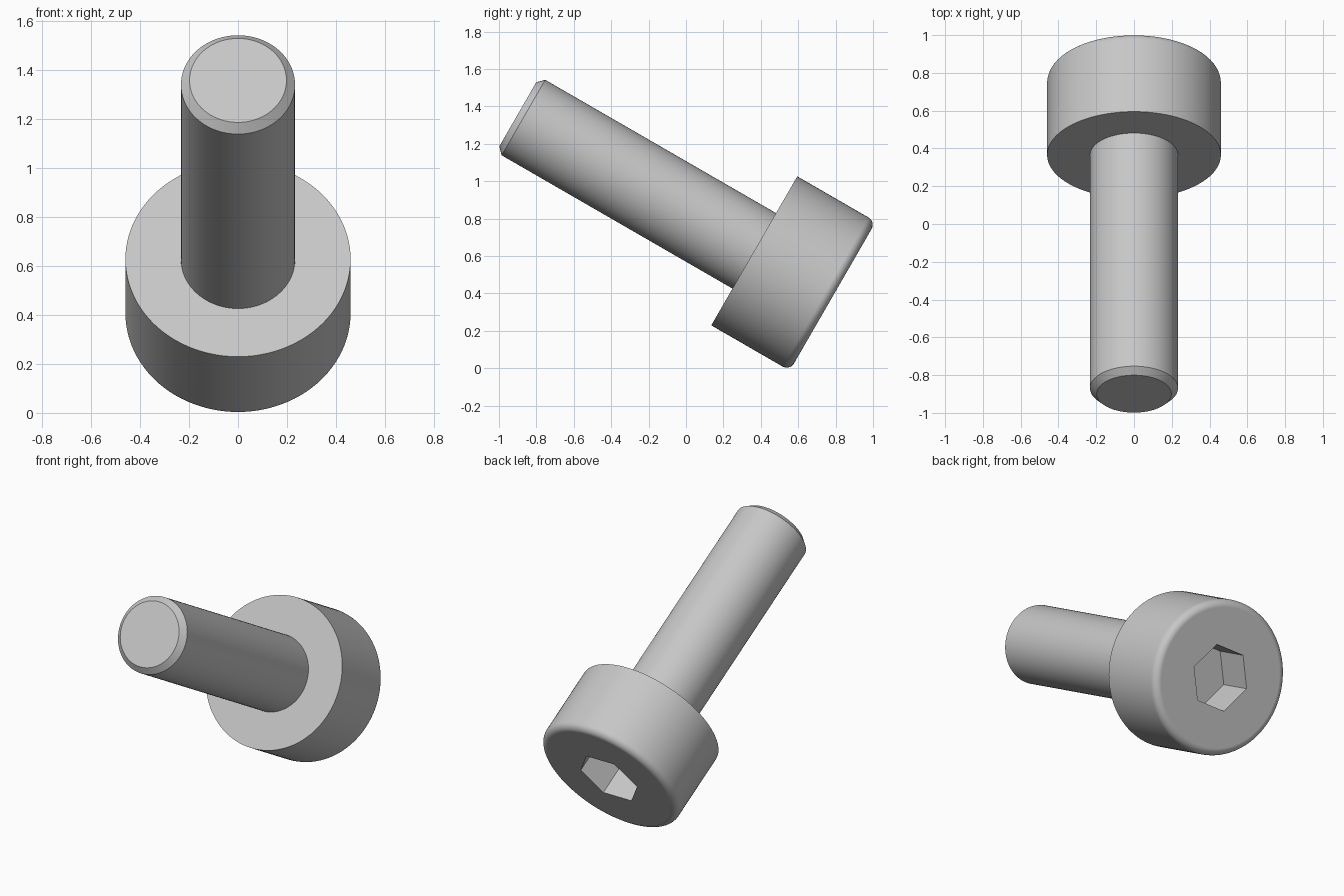
import bpy, bmesh, math

cube = bpy.data.objects.get("Cube")
if cube:
    bpy.data.objects.remove(cube, do_unlink=True)

# Dimensions along the screw axis: origin at the underside of the head, tip at +z
HEAD_R, HEAD_L, FILLET = 0.46, 0.485, 0.045
SHANK_R, SHANK_L, CHAMFER = 0.233, 1.46, 0.035
HEX_R, HEX_DEPTH = 0.2, 0.24
TILT = math.radians(60)
PLACE = (0, 0.365, 0.628)

steel = bpy.data.materials.new("grey_steel")
steel.use_nodes = True
steel.diffuse_color = (0.57, 0.57, 0.57, 1)
steel.node_tree.nodes["Principled BSDF"].inputs["Base Color"].default_value = steel.diffuse_color


def lathe(name, profile, sides):
    """Closed solid of revolution about z from (radius, z) points."""
    bm = bmesh.new()
    rings = []
    for r, z in profile:
        angles = [math.tau * i / sides for i in range(sides)]
        rings.append([bm.verts.new((r * math.cos(a), r * math.sin(a), z)) for a in angles])
    for low, high in zip(rings, rings[1:]):
        for i in range(sides):
            j = (i + 1) % sides
            bm.faces.new((low[i], low[j], high[j], high[i]))
    bm.faces.new(rings[0][::-1])
    bm.faces.new(rings[-1])
    bmesh.ops.recalc_face_normals(bm, faces=bm.faces)
    mesh = bpy.data.meshes.new(name)
    bm.to_mesh(mesh)
    bm.free()
    mesh.materials.append(steel)
    obj = bpy.data.objects.new(name, mesh)
    bpy.context.collection.objects.link(obj)
    obj.location = PLACE
    obj.rotation_euler.x = TILT
    return obj


# Head with rounded outer rim, then the shank with a chamfered tip
STEPS = 8
rim = []
for k in range(STEPS + 1):
    a = math.pi / 2 * k / STEPS
    rim.append((HEAD_R - FILLET + FILLET * math.sin(a),
                -HEAD_L + FILLET - FILLET * math.cos(a)))
body = rim + [(HEAD_R, 0), (SHANK_R, 0),
              (SHANK_R, SHANK_L - CHAMFER), (SHANK_R - CHAMFER, SHANK_L)]
screw = lathe("socket_head_screw", body, 96)

# Hexagonal key socket cut into the head
cutter = lathe("socket_cutter", [(HEX_R, -HEAD_L - 0.1), (HEX_R, -HEAD_L + HEX_DEPTH)], 6)
cutter.hide_render = True
cut = screw.modifiers.new("hex_socket", "BOOLEAN")
cut.operation = "DIFFERENCE"
cut.solver = "EXACT"
cut.object = cutter

bpy.context.view_layer.update()
for obj in bpy.context.selected_objects:
    obj.select_set(False)
screw.select_set(True)
bpy.context.view_layer.objects.active = screw
bpy.ops.object.modifier_apply(modifier=cut.name)
bpy.data.objects.remove(cutter, do_unlink=True)

# Smooth round walls with crisp edges and flat ends
bpy.ops.object.shade_smooth_by_angle(angle=math.radians(30))
weighted = screw.modifiers.new("flat_ends", "WEIGHTED_NORMAL")
weighted.keep_sharp = True
